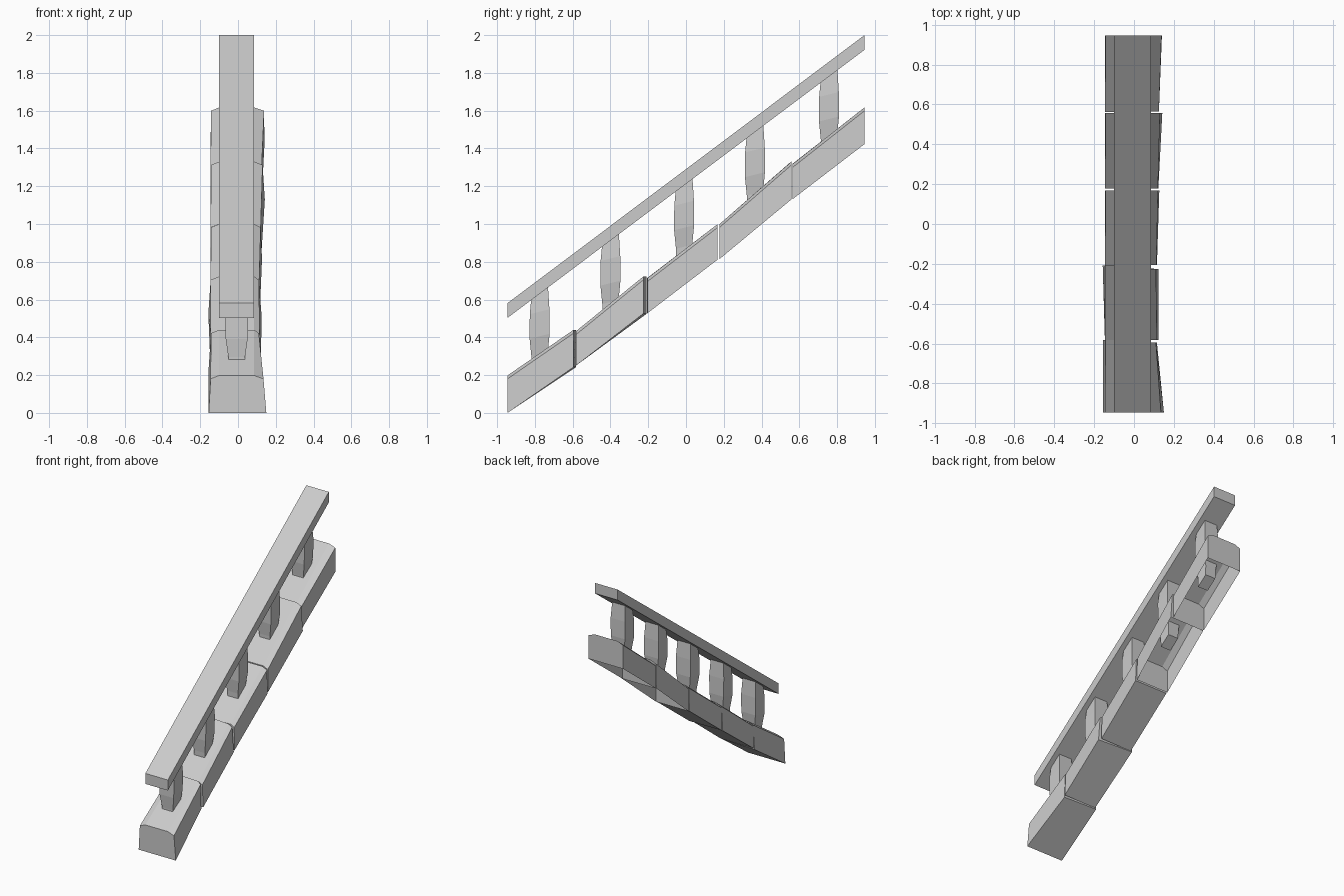
import bpy, bmesh


def loft(name, rings, open_bottom=False):
    """Skin a list of equal-length rings and cap both ends."""
    bm = bmesh.new()
    loops = [[bm.verts.new(p) for p in ring] for ring in rings]
    n = len(loops[0])
    side = []
    for a, b in zip(loops, loops[1:]):
        for i in range(n):
            j = (i + 1) % n
            side.append(bm.faces.new((a[i], a[j], b[j], b[i])))
    bm.faces.new(loops[0][::-1])
    bm.faces.new(loops[-1])
    bmesh.ops.recalc_face_normals(bm, faces=bm.faces[:])
    if open_bottom:
        bmesh.ops.delete(bm, geom=[side[0]], context='FACES_ONLY')
    me = bpy.data.meshes.new(name)
    bm.to_mesh(me)
    bm.free()
    ob = bpy.data.objects.new(name, me)
    bpy.context.collection.objects.link(ob)
    return ob


# sloping handrail with vertical ends
loft("handrail", [[(-0.10, y, z), (0.085, y, z), (0.085, y, z + 0.078), (-0.10, y, z + 0.078)]
                  for y, z in ((-0.945, 0.503), (0.945, 1.922))])


def stone_end(y_left, y_right, bottom, top, bl, br, sl, sr):
    """Block section: flat base, leaning sides, chamfered top."""
    return [(bl, y_left, bottom), (br, y_right, bottom), (sr, y_right, top - 0.018),
            (0.085, y_right, top), (-0.10, y_left, top), (sl, y_left, top - 0.018)]


# irregular base stones: two end sections each, upper two hollow underneath
stones = [
    ((-0.945, -0.945, 0.0, 0.198, -0.155, 0.15, -0.145, 0.135),
     (-0.583, -0.595, 0.242, 0.44, -0.155, 0.115, -0.143, 0.11)),
    ((-0.583, -0.583, 0.25, 0.432, -0.146, 0.122, -0.145, 0.115),
     (-0.208, -0.226, 0.525, 0.722, -0.157, 0.124, -0.145, 0.11)),
    ((-0.207, -0.205, 0.527, 0.713, -0.145, 0.115, -0.145, 0.112),
     (0.168, 0.168, 0.812, 1.0, -0.145, 0.127, -0.143, 0.12)),
    ((0.178, 0.178, 0.815, 1.0, -0.145, 0.122, -0.145, 0.12),
     (0.556, 0.558, 1.13, 1.33, -0.145, 0.142, -0.143, 0.13)),
    ((0.563, 0.565, 1.132, 1.318, -0.145, 0.125, -0.145, 0.125),
     (0.945, 0.945, 1.423, 1.617, -0.145, 0.14, -0.143, 0.138)),
]
for i, (a, b) in enumerate(stones):
    loft(f"base_stone_{i + 1}", [stone_end(*a), stone_end(*b)], open_bottom=i > 2)

# bulging balusters: (height above stone, half width x, half depth y)
levels = [(-0.09, 0.042, 0.040), (0.0, 0.044, 0.043), (0.10, 0.058, 0.053),
          (0.23, 0.060, 0.052), (0.40, 0.052, 0.044)]
for i, y in enumerate((-0.775, -0.40, -0.01, 0.365, 0.757)):
    rail_bottom = 0.503 + (y + 0.945) * 0.7508
    base = rail_bottom - 0.325
    rings = []
    for dz, hx, hy in levels:
        # ends follow the slope of the rail
        s = 0.75 if dz in (-0.09, 0.40) else 0.25
        z = base + min(dz, 0.335)
        rings.append([(-0.007 + sx * hx, y + sy * hy, z + sy * hy * s)
                      for sx, sy in ((-1, -1), (1, -1), (1, 1), (-1, 1))])
    loft(f"baluster_{i + 1}", rings)
